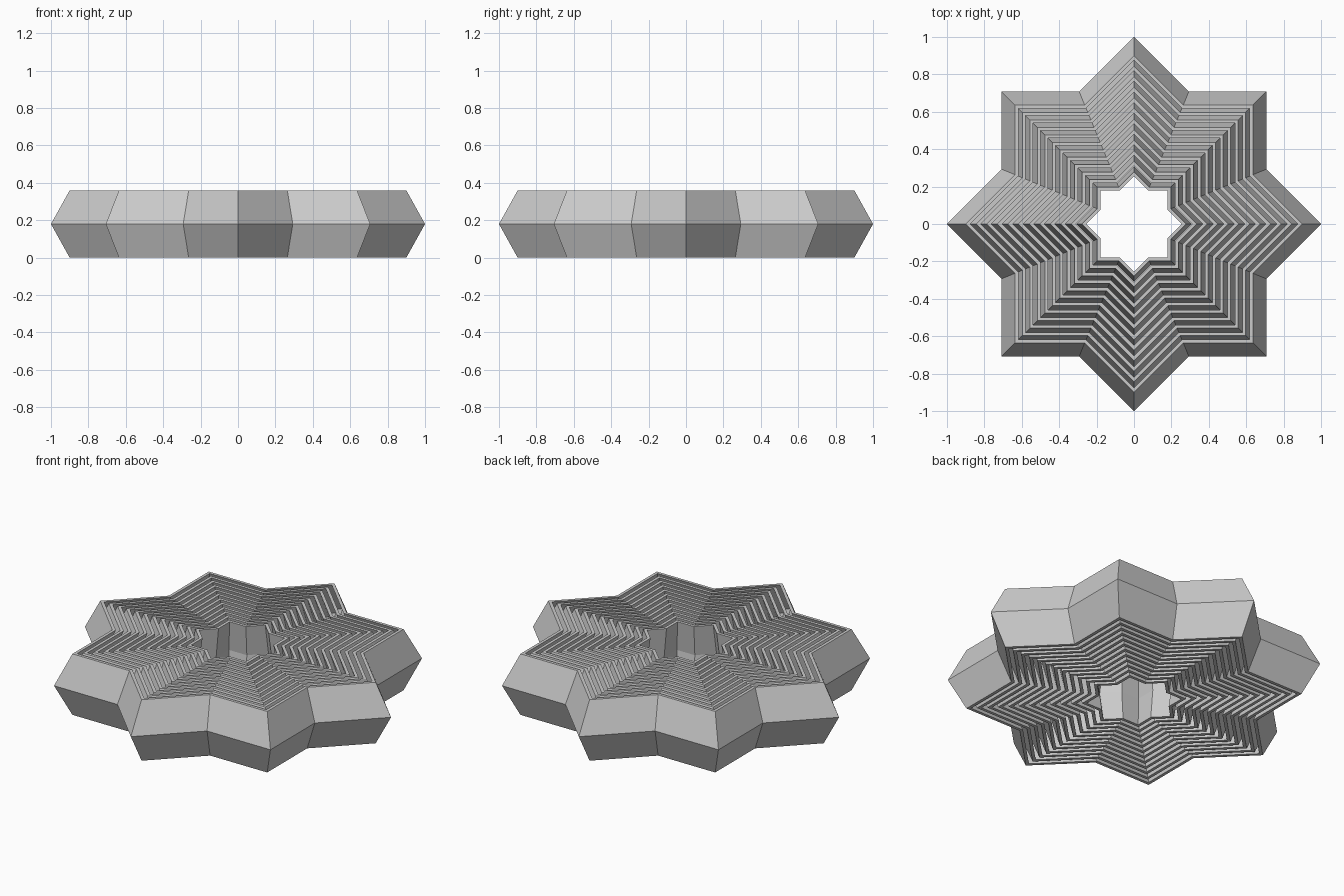
import bpy, bmesh, math

if "Cube" in bpy.data.objects:
    bpy.data.objects.remove(bpy.data.objects["Cube"])

RINGS = 12                # nested star shells
HEIGHT = 0.36
WAIST = 0.9               # top/bottom scale relative to the middle
S_OUT, S_IN = 1.0, 0.31   # middle radius of outermost / innermost shell
WALL = 0.025              # radial wall thickness at the points
NOTCH = math.cos(math.pi / 4) / math.cos(math.pi / 8)


def star(bm, radius, z):
    """Loop of 16 vertices forming an eight-pointed star."""
    loop = []
    for k in range(16):
        a = k * math.pi / 8
        r = radius * (NOTCH if k % 2 else 1.0)
        loop.append(bm.verts.new((r * math.cos(a), r * math.sin(a), z)))
    return loop


def star_shell(name, s):
    """Closed chevron-section band following the star outline."""
    section = [(WAIST * s, 0), (s, HEIGHT / 2), (WAIST * s, HEIGHT),
               (WAIST * s - WALL, HEIGHT), (s - WALL, HEIGHT / 2), (WAIST * s - WALL, 0)]
    bm = bmesh.new()
    loops = [star(bm, r, z) for r, z in section]
    for i, a in enumerate(loops):
        b = loops[(i + 1) % len(loops)]
        for k in range(16):
            n = (k + 1) % 16
            bm.faces.new((a[k], a[n], b[n], b[k]))
    bmesh.ops.recalc_face_normals(bm, faces=bm.faces)
    mesh = bpy.data.meshes.new(name)
    bm.to_mesh(mesh)
    bm.free()
    bpy.context.collection.objects.link(bpy.data.objects.new(name, mesh))


# Concentric shells from rim to central hole
for i in range(RINGS):
    star_shell(f"star_ring_{i + 1}", S_OUT + (S_IN - S_OUT) * i / (RINGS - 1))
